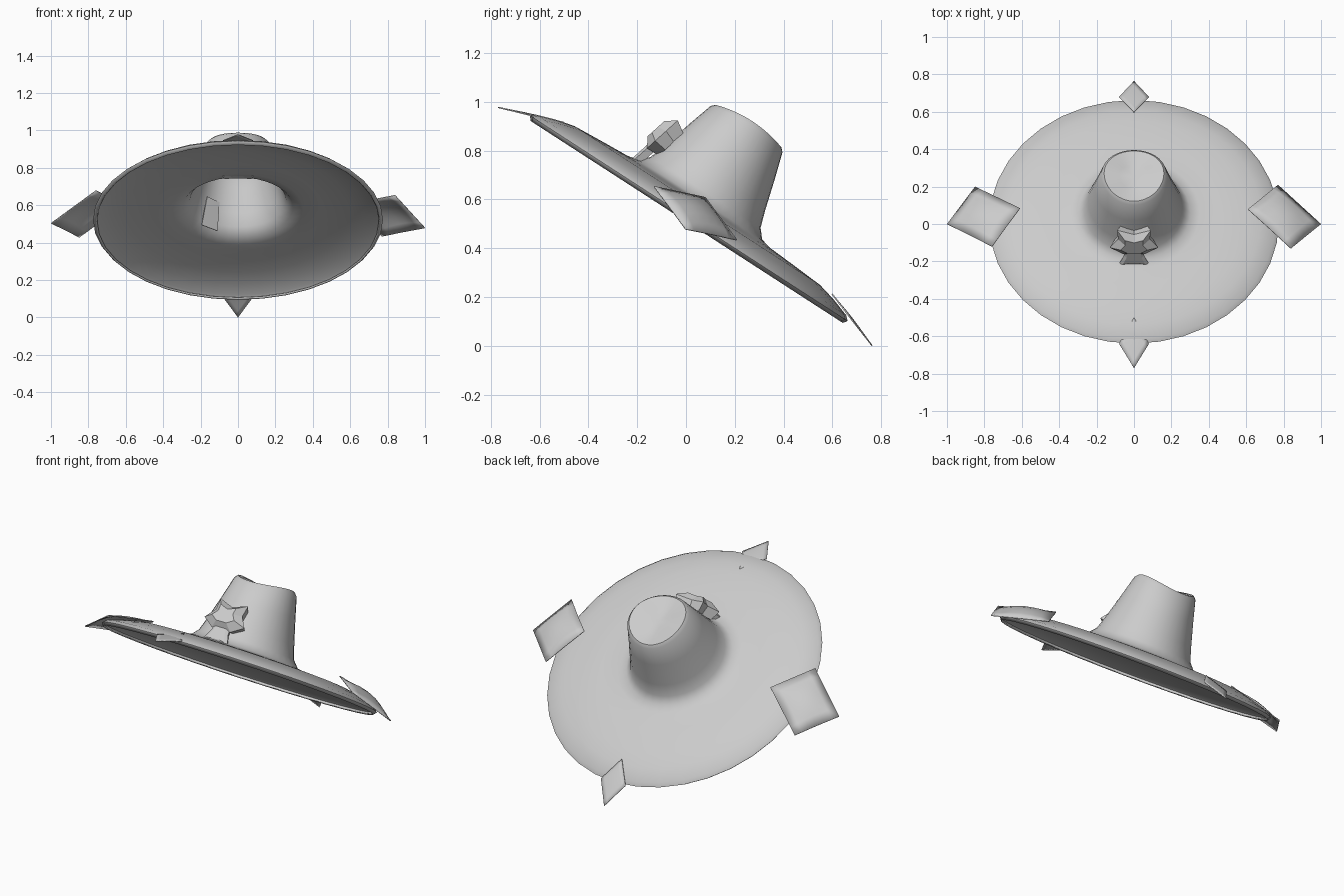
import bpy, bmesh, math
from mathutils import Vector, Matrix

cube = bpy.data.objects.get("Cube")
if cube:
    bpy.data.objects.remove(cube, do_unlink=True)

grey = bpy.data.materials.new("light_grey")
grey.use_nodes = True
COLOUR = (0.6, 0.6, 0.6, 1)
grey.diffuse_color = COLOUR
grey.node_tree.nodes["Principled BSDF"].inputs["Base Color"].default_value = COLOUR

# The hat leans backwards: local z is the crown axis
TILT = Matrix.Translation((0, 0.01, 0.52)) @ Matrix.Rotation(math.radians(-32.9), 4, 'X')


def finish(name, bm, smooth=None, thickness=0, offset=-1):
    bmesh.ops.recalc_face_normals(bm, faces=bm.faces)
    # open sheets must face up or outward
    if sum(f.normal.z * f.calc_area() for f in bm.faces) < -1e-4:
        bmesh.ops.reverse_faces(bm, faces=bm.faces)
    mesh = bpy.data.meshes.new(name)
    bm.to_mesh(mesh)
    bm.free()
    obj = bpy.data.objects.new(name, mesh)
    bpy.context.collection.objects.link(obj)
    mesh.materials.append(grey)
    if thickness:
        mod = obj.modifiers.new("Thickness", 'SOLIDIFY')
        mod.thickness = thickness
        mod.offset = offset
    if smooth:
        bpy.ops.object.select_all(action='DESELECT')
        obj.select_set(True)
        bpy.context.view_layer.objects.active = obj
        bpy.ops.object.shade_smooth_by_angle(angle=math.radians(smooth))
    return obj


# Brim and crown turned as one thin shell (radius, height)
profile = [(0.762, -0.014), (0.775, 0.003), (0.757, 0.02), (0.68, 0.046),
           (0.6, 0.066), (0.45, 0.076), (0.35, 0.082), (0.3, 0.093),
           (0.268, 0.13), (0.245, 0.2), (0.207, 0.335), (0.175, 0.45),
           (0.16, 0.466), (0.08, 0.452)]
SIDES = 36
bm = bmesh.new()
rings = []
for r, h in profile:
    ring = []
    for i in range(SIDES):
        a = 2 * math.pi * i / SIDES
        # the crown rim rises a little at both sides
        lift = 0.012 * math.cos(2 * a) * max(0, (h - 0.33) / 0.13)
        ring.append(bm.verts.new((r * math.cos(a), r * math.sin(a), h + lift)))
    rings.append(ring)
for lo, hi in zip(rings, rings[1:]):
    for i in range(SIDES):
        j = (i + 1) % SIDES
        bm.faces.new((lo[i], lo[j], hi[j], hi[i]))
tip = bm.verts.new((0, 0, 0.448))
for i in range(SIDES):
    bm.faces.new((rings[-1][i], rings[-1][(i + 1) % SIDES], tip))
hat = finish("hat_shell", bm, 50, 0.012)
hat.matrix_world = TILT


# Diamond patches draped over the rim: corners in order, centre bulged
def diamond(name, corners, bulge, n=6):
    a, b, c, d = map(Vector, corners)
    up = (b - a).cross(d - a).normalized()
    if up.z < 0:
        up = -up
    bm = bmesh.new()
    grid = []
    for i in range(n + 1):
        s = i / n
        row = []
        for j in range(n + 1):
            t = j / n
            p = a.lerp(b, s).lerp(d.lerp(c, s), t)
            row.append(bm.verts.new(p + up * bulge * 16 * s * (1 - s) * t * (1 - t)))
        grid.append(row)
    for i in range(n):
        for j in range(n):
            bm.faces.new((grid[i][j], grid[i + 1][j], grid[i + 1][j + 1], grid[i][j + 1]))
    finish(name, bm, 40, 0.005)


diamond("left_diamond", [(1, 0, 0.48), (0.84, -0.13, 0.655),
                         (0.61, 0.08, 0.61), (0.77, 0.21, 0.435)], 0.035)
diamond("right_diamond", [(-1, 0, 0.505), (-0.76, -0.12, 0.68),
                          (-0.61, 0.085, 0.605), (-0.85, 0.2, 0.43)], 0.035)
diamond("front_diamond", [(0, -0.77, 0.98), (0.08, -0.64, 0.948),
                          (0, -0.5, 0.918), (-0.08, -0.64, 0.948)], 0.004)
diamond("back_diamond", [(0, 0.765, 0.002), (0.08, 0.68, 0.11),
                         (0, 0.6, 0.215), (-0.08, 0.68, 0.11)], 0.004)


# Bow on the crown front: faceted outline (sideways, along the slope)
def slope(x, s, n):
    return Vector((x, -0.17 + 0.74 * s - 0.67 * n, 0.74 + 0.67 * s + 0.74 * n))


def faceted(name, half, front, back, peak, centre, shrink):
    outline = half + [(-x, s) for x, s in reversed(half) if x]
    bm = bmesh.new()
    levels = []
    for k, n in ((0.8, back), (1, front), (shrink, peak)):
        levels.append([bm.verts.new(slope(x * k, centre + (s - centre) * k, n))
                       for x, s in outline])
    m = len(outline)
    for lo, hi in zip(levels, levels[1:]):
        for i in range(m):
            j = (i + 1) % m
            bm.faces.new((lo[i], lo[j], hi[j], hi[i]))
    for level in (levels[0], levels[-1]):
        bm.faces.new(level)
    finish(name, bm)


faceted("bow_body", [(0, 0.195), (0.09, 0.225), (0.085, 0.16), (0.13, 0.1),
                     (0.06, 0.055)], 0.045, -0.01, 0.08, 0.13, 0.55)
faceted("bow_tail", [(0.05, 0.09), (0.055, 0.04), (0.085, -0.03),
                     (0.04, -0.022)], 0.045, 0.015, 0.055, 0.03, 0.7)

# Small card tucked inside the crown
bm = bmesh.new()
bm.faces.new([bm.verts.new(p) for p in ((-0.195, 0.155, 0.07), (-0.11, 0.215, 0.07),
                                        (-0.1, 0.195, 0.24), (-0.165, 0.14, 0.24))])
card = finish("inner_card", bm, None, 0.004, 0)
card.matrix_world = TILT
